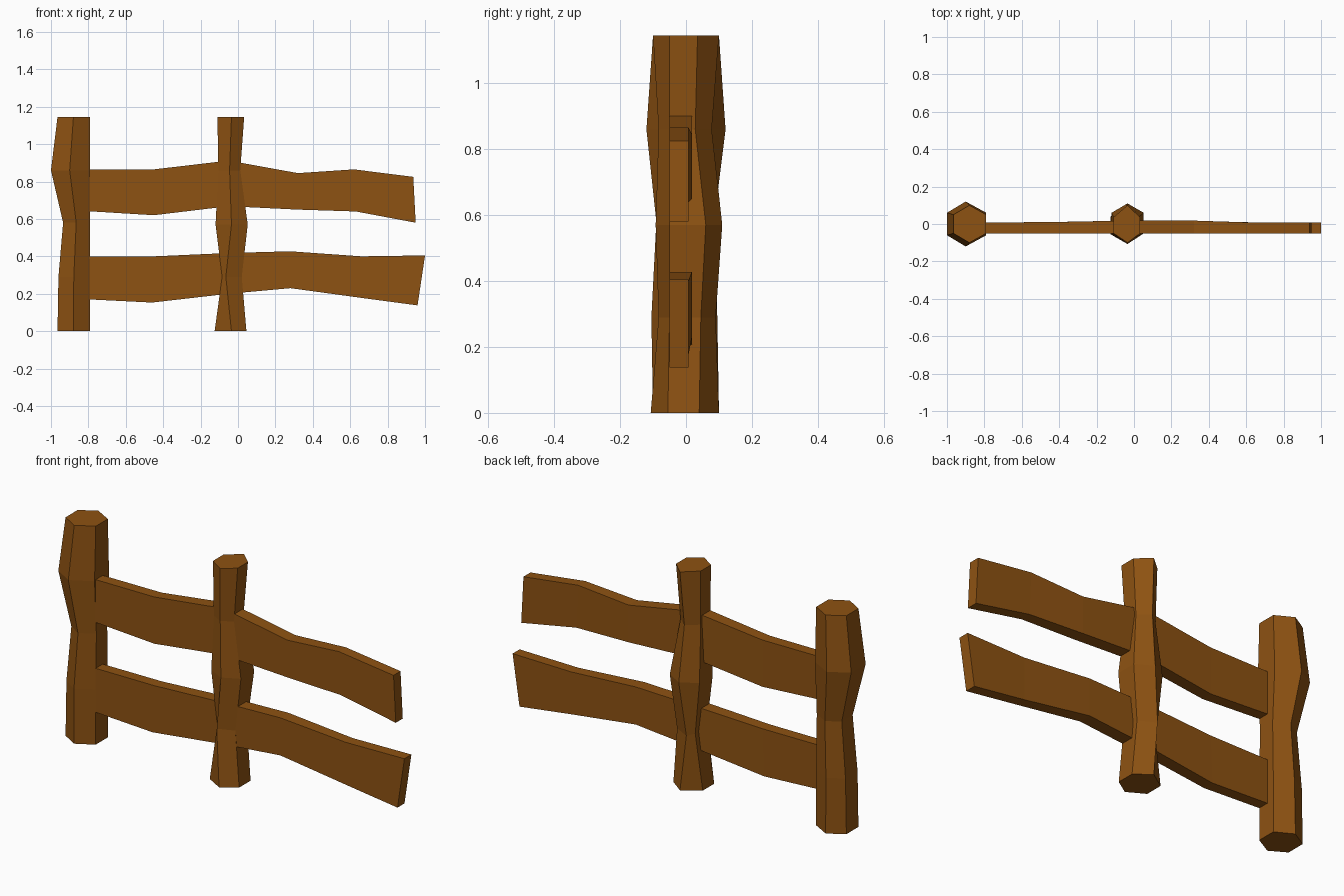
import bpy, bmesh

wood = bpy.data.materials.new("brown wood")
wood.diffuse_color = (0.27, 0.085, 0.006, 1)


def loft(name, rings):
    """Flat-shaded solid through a list of equal-sized vertex rings."""
    bm = bmesh.new()
    vs = [[bm.verts.new(p) for p in r] for r in rings]
    n = len(vs[0])
    for a, b in zip(vs, vs[1:]):
        for i in range(n):
            j = (i + 1) % n
            bm.faces.new((a[i], a[j], b[j], b[i]))
    bm.faces.new(vs[0][::-1])
    bm.faces.new(vs[-1])
    bmesh.ops.recalc_face_normals(bm, faces=bm.faces)
    me = bpy.data.meshes.new(name)
    bm.to_mesh(me)
    bm.free()
    me.materials.append(wood)
    ob = bpy.data.objects.new(name, me)
    bpy.context.collection.objects.link(ob)


def post(name, levels):
    """Hexagonal post; each level is z, x left/mid/right, y front/front side/back side/back."""
    loft(name, [[(xl, s0, z), (xm, y0, z), (xr, s0, z),
                 (xr, s1, z), (xm, y1, z), (xl, s1, z)]
                for z, xl, xm, xr, y0, s0, s1, y1 in levels])


def rail(name, stations):
    """Crooked plank; each station is top x/z, bottom x/z, back y."""
    f = -0.05
    loft(name, [[(xt, f, zt), (xt, b, zt), (xb, b, zb), (xb, f, zb)]
                for xt, zt, xb, zb, b in stations])


# Posts
post("end_post", [
    (0.0, -0.965, -0.88, -0.79, -0.10, -0.05, 0.05, 0.10),
    (0.29, -0.96, -0.878, -0.79, -0.105, -0.05, 0.05, 0.095),
    (0.58, -0.935, -0.865, -0.79, -0.09, -0.045, 0.045, 0.085),
    (0.86, -1.0, -0.90, -0.79, -0.12, -0.06, 0.06, 0.12),
    (1.145, -0.965, -0.88, -0.79, -0.10, -0.05, 0.05, 0.10)])
post("middle_post", [
    (0.0, -0.125, -0.035, 0.045, -0.107, -0.055, 0.04, 0.10),
    (0.29, -0.085, -0.065, 0.02, -0.083, -0.05, 0.045, 0.09),
    (0.57, -0.12, -0.035, 0.052, -0.092, -0.05, 0.06, 0.11),
    (0.86, -0.105, -0.045, 0.012, -0.083, -0.05, 0.028, 0.078),
    (1.145, -0.11, -0.035, 0.033, -0.10, -0.05, 0.035, 0.10)])

# Rails
rail("upper_rail", [
    (-0.86, 0.865, -0.86, 0.645, 0.008), (-0.45, 0.865, -0.45, 0.62, 0.01),
    (-0.05, 0.912, -0.05, 0.668, 0.018), (0.32, 0.845, 0.32, 0.65, 0.018),
    (0.62, 0.865, 0.63, 0.64, 0.008), (0.937, 0.825, 0.95, 0.58, 0.008)])
rail("lower_rail", [
    (-0.86, 0.40, -0.86, 0.173, 0.008), (-0.45, 0.40, -0.46, 0.153, 0.01),
    (-0.05, 0.418, -0.05, 0.20, 0.018), (0.28, 0.427, 0.28, 0.23, 0.018),
    (0.66, 0.40, 0.66, 0.178, 0.008), (1.0, 0.405, 0.96, 0.138, 0.008)])
